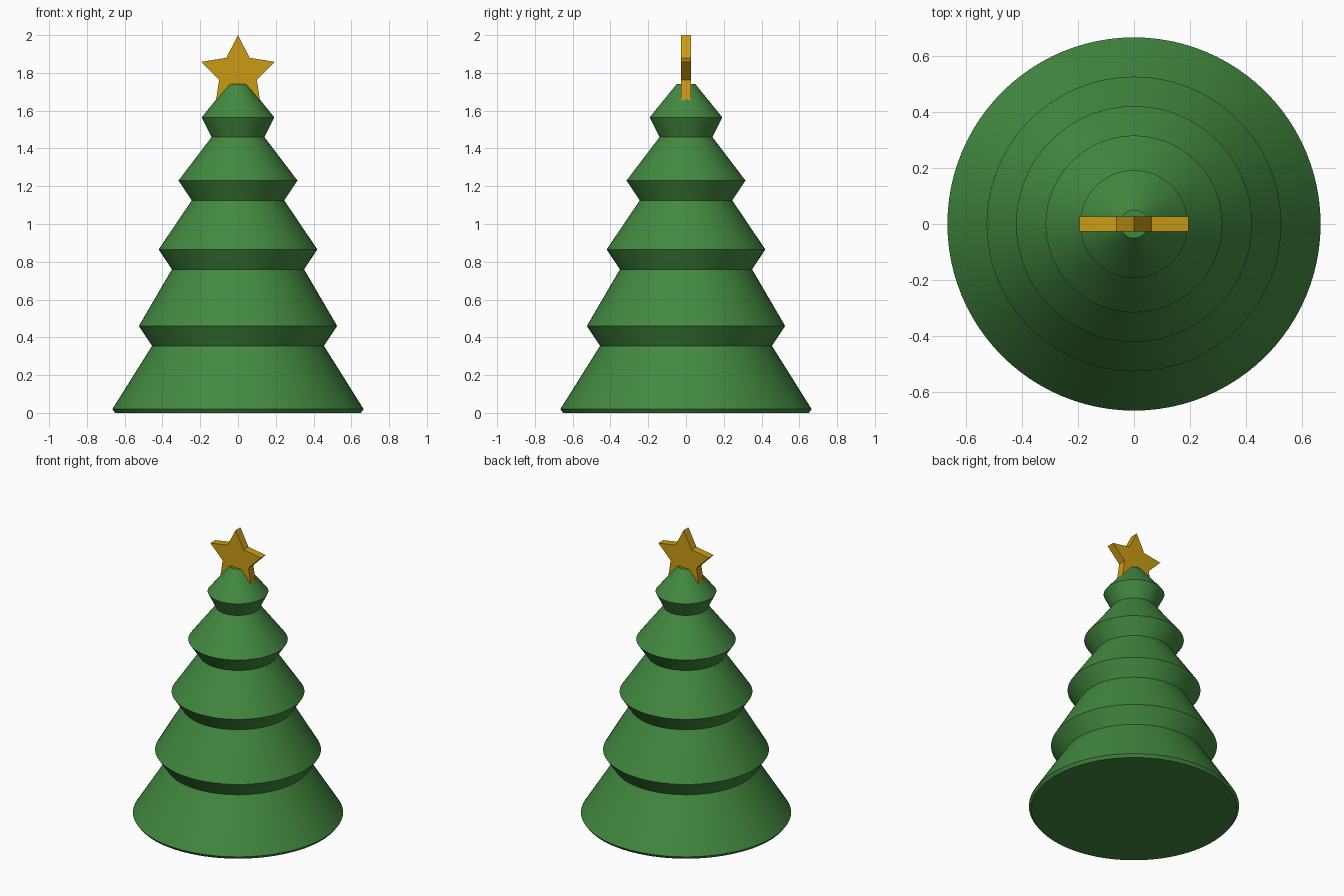
import bpy, bmesh, math

cube = bpy.data.objects.get("Cube")
if cube:
    bpy.data.objects.remove(cube, do_unlink=True)


def material(name, colour):
    mat = bpy.data.materials.new(name)
    mat.use_nodes = True
    mat.diffuse_color = (*colour, 1)
    mat.node_tree.nodes["Principled BSDF"].inputs["Base Color"].default_value = (*colour, 1)
    return mat


def add_object(name, bm, mat):
    bmesh.ops.recalc_face_normals(bm, faces=bm.faces)
    mesh = bpy.data.meshes.new(name)
    bm.to_mesh(mesh)
    bm.free()
    mesh.materials.append(mat)
    obj = bpy.data.objects.new(name, mesh)
    bpy.context.collection.objects.link(obj)
    return obj


green = material("pine green", (0.055, 0.25, 0.05))
gold = material("gold", (0.60, 0.33, 0.008))

# Tiered foliage: rings of a turned profile, closed by flat caps
SIDES = 96
profile = [(0.65, 0), (0.665, 0.02), (0.455, 0.355), (0.525, 0.46),
           (0.35, 0.76), (0.42, 0.865), (0.245, 1.125), (0.315, 1.23),
           (0.14, 1.46), (0.192, 1.565), (0.05, 1.74)]
bm = bmesh.new()
rings = []
for radius, z in profile:
    angles = [math.tau * i / SIDES for i in range(SIDES)]
    rings.append([bm.verts.new((radius * math.cos(a), radius * math.sin(a), z)) for a in angles])
for low, high in zip(rings, rings[1:]):
    for i in range(SIDES):
        j = (i + 1) % SIDES
        bm.faces.new((low[i], low[j], high[j], high[i]))
bm.faces.new(rings[0][::-1])
bm.faces.new(rings[-1])
foliage = add_object("foliage", bm, green)
bpy.ops.object.select_all(action="DESELECT")
foliage.select_set(True)
bpy.context.view_layer.objects.active = foliage
bpy.ops.object.shade_smooth_by_angle(angle=math.radians(20))

# Five-pointed star, extruded along y
OUTER, INNER, HALF_DEPTH, CENTRE = 0.205, 0.105, 0.027, 1.795
bm = bmesh.new()
outline = []
for i in range(10):
    r = INNER if i % 2 else OUTER
    a = math.pi / 2 + math.pi * i / 5
    outline.append(bm.verts.new((r * math.cos(a), -HALF_DEPTH, CENTRE + r * math.sin(a))))
front = bm.faces.new(outline)
back = bmesh.ops.extrude_face_region(bm, geom=[front], use_keep_orig=True)
verts = [v for v in back["geom"] if isinstance(v, bmesh.types.BMVert)]
bmesh.ops.translate(bm, verts=verts, vec=(0, 2 * HALF_DEPTH, 0))
add_object("star", bm, gold)
